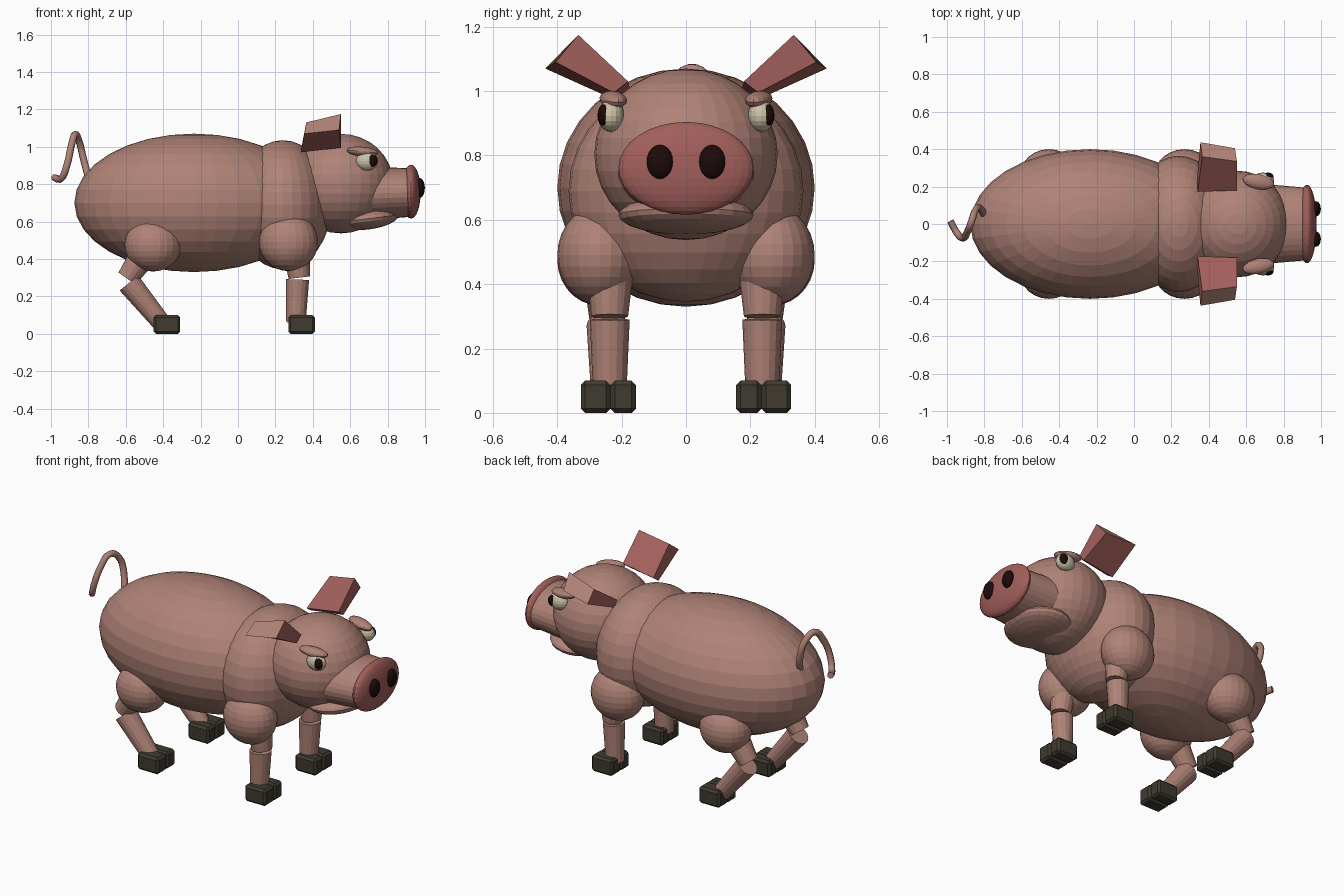
import bpy, bmesh, math
from mathutils import Vector, Matrix

if "Cube" in bpy.data.objects:
    bpy.data.objects.remove(bpy.data.objects["Cube"])


def colour(name, rgb):
    m = bpy.data.materials.new(name)
    m.diffuse_color = (*rgb, 1)
    m.use_nodes = True
    m.node_tree.nodes["Principled BSDF"].inputs["Base Color"].default_value = m.diffuse_color
    return m


SKIN = colour("skin", (0.43, 0.225, 0.182))
PINK = colour("nose_pink", (0.36, 0.115, 0.105))
HOOF = colour("hoof_brown", (0.05, 0.043, 0.03))
CREAM = colour("eye_cream", (0.60, 0.54, 0.39))
DARK = colour("dark_red_black", (0.012, 0.003, 0.003))


def finish(name, bm, *mats):
    bmesh.ops.recalc_face_normals(bm, faces=bm.faces)
    me = bpy.data.meshes.new(name)
    bm.to_mesh(me)
    bm.free()
    for m in mats:
        me.materials.append(m)
    ob = bpy.data.objects.new(name, me)
    bpy.context.collection.objects.link(ob)
    return ob


def ellipsoid(name, centre, radii, mat, seg=32, rings=16, rot=None):
    bm = bmesh.new()
    bmesh.ops.create_uvsphere(bm, u_segments=seg, v_segments=rings, radius=1)
    mtx = Matrix.Translation(centre) @ (rot or Matrix()) @ Matrix.Diagonal((*radii, 1))
    bmesh.ops.transform(bm, matrix=mtx, verts=bm.verts)
    return finish(name, bm, mat)


def limb(name, a, b, r1, r2, mat, scale=(1, 1), seg=16):
    """Tapered cylinder from a to b."""
    a, b = Vector(a), Vector(b)
    bm = bmesh.new()
    bmesh.ops.create_cone(bm, cap_ends=True, segments=seg, radius1=r1, radius2=r2,
                          depth=(b - a).length)
    rot = Vector((0, 0, 1)).rotation_difference(b - a).to_matrix().to_4x4()
    mtx = Matrix.Translation((a + b) / 2) @ rot @ Matrix.Diagonal((*scale, 1, 1))
    bmesh.ops.transform(bm, matrix=mtx, verts=bm.verts)
    return finish(name, bm, mat)


def toe(name, centre, size):
    bm = bmesh.new()
    bmesh.ops.create_cube(bm, size=1)
    mtx = Matrix.Translation(centre) @ Matrix.Diagonal((*size, 1))
    bmesh.ops.transform(bm, matrix=mtx, verts=bm.verts)
    bmesh.ops.bevel(bm, geom=bm.edges[:], offset=0.013, segments=1, affect='EDGES')
    return finish(name, bm, HOOF)


# Trunk and head
ellipsoid("body", (-0.235, 0, 0.70), (0.64, 0.40, 0.37), SKIN)
ellipsoid("shoulders", (0.24, 0, 0.69), (0.26, 0.365, 0.345), SKIN)
ellipsoid("head", (0.55, 0, 0.803), (0.28, 0.285, 0.266), SKIN)
ellipsoid("jaw", (0.69, 0, 0.615), (0.17, 0.21, 0.058), SKIN, 24, 12,
          Matrix.Rotation(-0.12, 4, 'Y'))

# Snout: scale x of the limb runs along z here
limb("snout", (0.68, 0, 0.75), (0.91, 0, 0.755), 0.215, 0.195, SKIN, (0.67, 1), 32)
ellipsoid("nose", (0.925, 0, 0.76), (0.052, 0.21, 0.144), PINK)

# Curly tail
path = [(-0.79, 0.03, 0.80), (-0.825, 0.085, 0.93), (-0.85, 0.07, 1.03),
        (-0.87, 0.01, 1.066), (-0.89, -0.04, 1.01), (-0.915, -0.075, 0.90),
        (-0.945, -0.05, 0.83), (-0.982, 0.015, 0.835)]
curve = bpy.data.curves.new("tail_path", 'CURVE')
curve.dimensions = '3D'
curve.bevel_depth = 0.019
curve.bevel_resolution = 2
curve.use_fill_caps = True
curve.resolution_u = 4
spline = curve.splines.new('BEZIER')
spline.bezier_points.add(len(path) - 1)
for p, co in zip(spline.bezier_points, path):
    p.co = co
    p.handle_left_type = p.handle_right_type = 'AUTO'
curve.materials.append(SKIN)
tail = bpy.data.objects.new("tail", curve)
bpy.context.collection.objects.link(tail)

# Ear corners for the +y side: base loop then tip loop
EAR = [(0.55, 0.18, 1.03), (0.34, 0.172, 1.0), (0.335, 0.215, 0.97), (0.55, 0.225, 0.995),
       (0.55, 0.335, 1.175), (0.365, 0.36, 1.13), (0.355, 0.437, 1.07), (0.54, 0.405, 1.09)]
QUADS = [(0, 1, 2, 3), (0, 1, 5, 4), (1, 2, 6, 5), (2, 3, 7, 6), (3, 0, 4, 7), (4, 5, 6, 7)]

for s, side in ((-1, "right"), (1, "left")):
    # Face
    ellipsoid(f"nostril_{side}", (0.972, s * 0.081, 0.78), (0.027, 0.041, 0.053), DARK, 20, 10)
    ellipsoid(f"eye_{side}", (0.69, s * 0.233, 0.923), (0.06, 0.042, 0.05), CREAM, 16, 10)
    ellipsoid(f"pupil_{side}", (0.716, s * 0.255, 0.925), (0.03, 0.02, 0.034), DARK, 16, 8)
    ellipsoid(f"eyelid_{side}", (0.665, s * 0.226, 0.974), (0.087, 0.04, 0.026), SKIN, 16, 8,
              Matrix.Rotation(-s * 0.2, 4, 'Z') @ Matrix.Rotation(0.1, 4, 'Y'))

    # Flared wedge ear: pink with a skin-coloured tip
    bm = bmesh.new()
    vs = [bm.verts.new((x, s * y, z)) for x, y, z in EAR]
    for i, q in enumerate(QUADS):
        f = bm.faces.new([vs[k] for k in q])
        f.material_index = 1 if i == 5 else 0
    finish(f"ear_{side}", bm, PINK, SKIN)

    # Front leg
    y = s * 0.237
    ellipsoid(f"front_upper_leg_{side}", (0.27, s * 0.267, 0.49), (0.158, 0.133, 0.155), SKIN,
              24, 14)
    limb(f"front_knee_{side}", (0.31, y, 0.45), (0.328, y, 0.30), 0.075, 0.057, SKIN)
    limb(f"front_shin_{side}", (0.318, y, 0.29), (0.31, y, 0.06), 0.062, 0.052, SKIN)

    # Back leg, bent at the hock
    y = s * 0.245
    ellipsoid(f"thigh_{side}", (-0.455, s * 0.267, 0.475), (0.152, 0.133, 0.142), SKIN, 24, 14)
    limb(f"back_knee_{side}", (-0.50, y, 0.43), (-0.593, y, 0.295), 0.075, 0.056, SKIN)
    limb(f"back_shin_{side}", (-0.583, y, 0.272), (-0.41, y, 0.06), 0.064, 0.05, SKIN)

    # Cloven hooves
    for end, x in (("front", 0.34), ("back", -0.38)):
        toe(f"{end}_inner_toe_{side}", (x, s * 0.195, 0.05), (0.142, 0.078, 0.1))
        toe(f"{end}_outer_toe_{side}", (x, s * 0.281, 0.05), (0.142, 0.092, 0.1))
